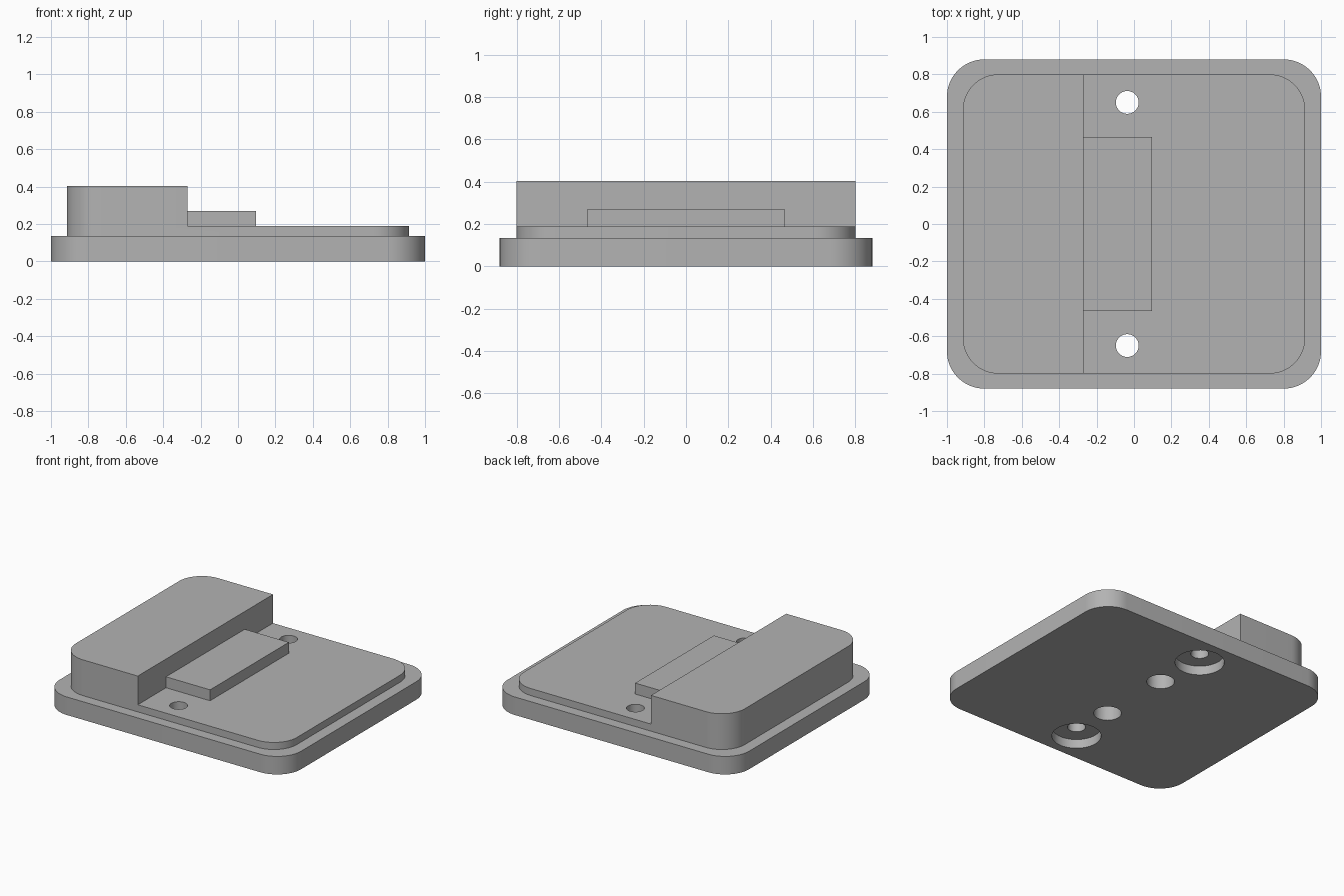
import bpy, bmesh
from math import cos, sin, pi, radians

if "Cube" in bpy.data.objects:
    bpy.data.objects.remove(bpy.data.objects["Cube"], do_unlink=True)

grey = bpy.data.materials.new("plain grey")
grey.use_nodes = True
colour = (0.45, 0.45, 0.45, 1)
grey.diffuse_color = colour
grey.node_tree.nodes["Principled BSDF"].inputs["Base Color"].default_value = colour


def prism(name, outline, z0, z1):
    """Extrude a closed outline from z0 up to z1."""
    bm = bmesh.new()
    face = bm.faces.new([bm.verts.new((x, y, z0)) for x, y in outline])
    ext = bmesh.ops.extrude_face_region(bm, geom=[face])
    top = [v for v in ext["geom"] if isinstance(v, bmesh.types.BMVert)]
    bmesh.ops.translate(bm, verts=top, vec=(0, 0, z1 - z0))
    bmesh.ops.recalc_face_normals(bm, faces=bm.faces)
    mesh = bpy.data.meshes.new(name)
    bm.to_mesh(mesh)
    bm.free()
    mesh.materials.append(grey)
    obj = bpy.data.objects.new(name, mesh)
    bpy.context.collection.objects.link(obj)
    return obj


def rounded(hx, hy, r, steps=16):
    corners = [(1, 1), (-1, 1), (-1, -1), (1, -1)]
    return [(sx * (hx - r) + r * cos(a), sy * (hy - r) + r * sin(a))
            for q, (sx, sy) in enumerate(corners)
            for a in [(q + i / steps) * pi / 2 for i in range(steps + 1)]]


def rect(x0, x1, hy):
    return [(x0, -hy), (x1, -hy), (x1, hy), (x0, hy)]


def circle(x, y, r, n=48):
    return [(x + r * cos(2 * pi * i / n), y + r * sin(2 * pi * i / n)) for i in range(n)]


def combine(target, helper, operation):
    """Apply a boolean and discard the helper solid."""
    helper.hide_render = True
    mod = target.modifiers.new("combine", "BOOLEAN")
    mod.operation, mod.solver, mod.object = operation, "EXACT", helper
    bpy.context.view_layer.objects.active = target
    bpy.ops.object.modifier_apply(modifier=mod.name)
    bpy.data.objects.remove(helper, do_unlink=True)


# Flanged base
base = prism("mounting_base", rounded(1, 0.88, 0.2), 0, 0.135)

# Tall block and low deck sharing one rounded outline
upper = prism("upper_body", rounded(0.915, 0.8, 0.19), 0.06, 0.403)
combine(upper, prism("deck_cutter", rect(-0.27, 1.2, 1), 0.188, 0.6), "DIFFERENCE")
combine(base, upper, "UNION")

# Step against the tall block
combine(base, prism("step", rect(-0.4, 0.095, 0.466), 0.1, 0.27), "UNION")

# Counterbored through holes and blind holes in the underside
for side in (-1, 1):
    for name, x, y, r, depth in (("through_hole", -0.036, 0.65, 0.061, 0.6),
                                 ("counterbore", -0.036, 0.65, 0.167, 0.068),
                                 ("blind_hole", 0, 0.28, 0.094, 0.2)):
        combine(base, prism(name, circle(x, side * y, r), -0.1, depth), "DIFFERENCE")

bpy.ops.object.select_all(action="DESELECT")
base.select_set(True)
bpy.context.view_layer.objects.active = base
bpy.ops.object.shade_smooth_by_angle(angle=radians(30))
